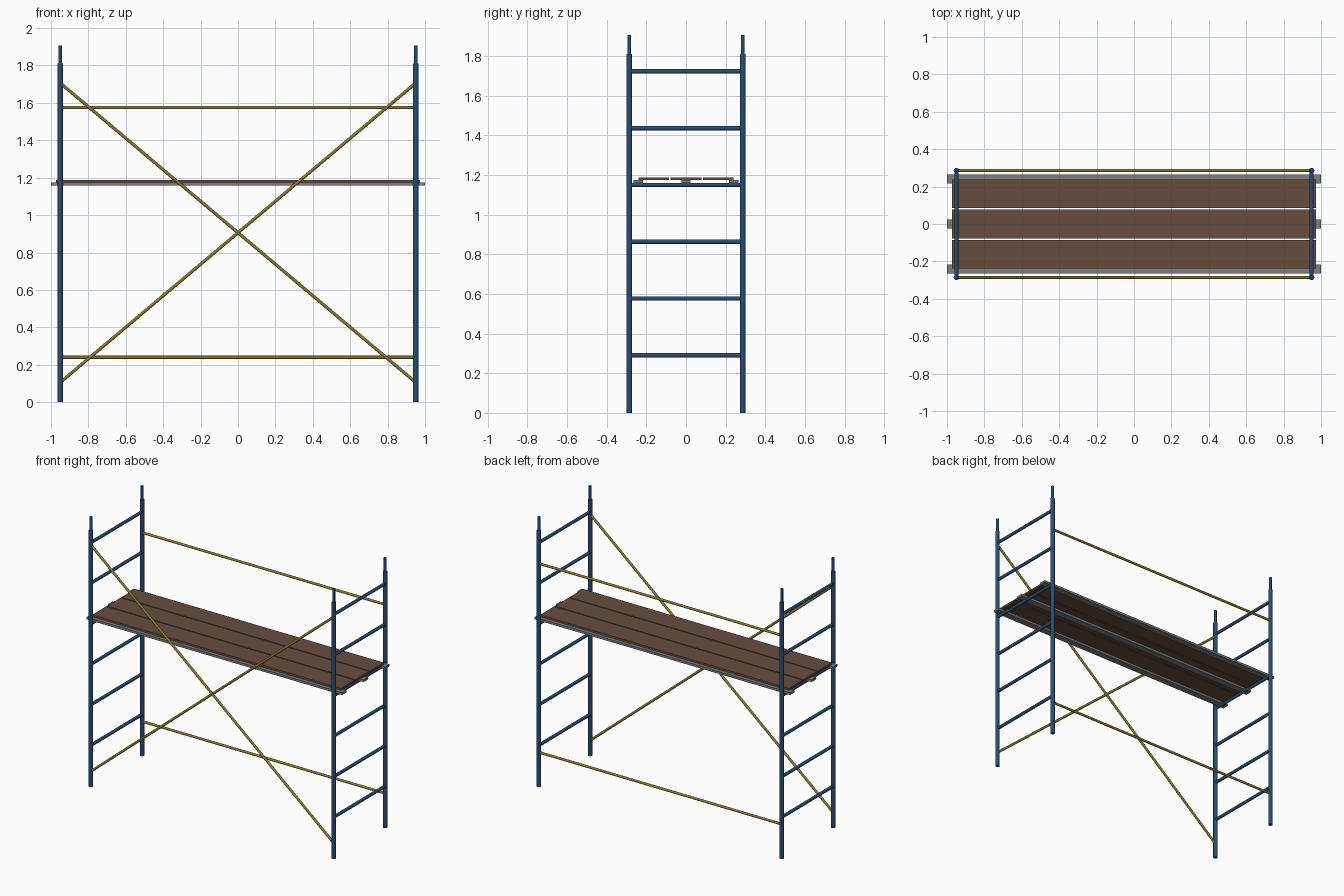
import bpy
from mathutils import Vector

if "Cube" in bpy.data.objects:
    bpy.data.objects.remove(bpy.data.objects["Cube"])

PX, PY = 0.95, 0.286          # post centre lines


def material(name, rgb):
    m = bpy.data.materials.new(name)
    m.diffuse_color = (*rgb, 1)
    m.use_nodes = True
    m.node_tree.nodes["Principled BSDF"].inputs["Base Color"].default_value = m.diffuse_color
    return m


BLUE = material("blue paint", (0.020, 0.075, 0.185))
YELLOW = material("yellow paint", (0.26, 0.20, 0.022))
WOOD = material("brown wood", (0.135, 0.073, 0.048))
GREY = material("grey metal", (0.21, 0.21, 0.21))


def tube(name, a, b, r, mat, sides=16):
    a, b = Vector(a), Vector(b)
    d = b - a
    bpy.ops.mesh.primitive_cylinder_add(vertices=sides, radius=r, depth=d.length, location=(a + b) / 2)
    o = bpy.context.object
    o.rotation_euler = d.to_track_quat('Z', 'Y').to_euler()
    o.name = name
    o.data.materials.append(mat)
    bpy.ops.object.shade_smooth_by_angle()
    return o


def box(name, lo, hi, mat):
    lo, hi = Vector(lo), Vector(hi)
    bpy.ops.mesh.primitive_cube_add(size=1, location=(lo + hi) / 2)
    o = bpy.context.object
    o.scale = hi - lo
    o.name = name
    o.data.materials.append(mat)
    return o


# ladder frames at both ends: posts, spigots and rungs
for x in (-PX, PX):
    for y in (-PY, PY):
        tube("post", (x, y, 0), (x, y, 1.81), 0.0145, BLUE)
        tube("spigot", (x, y, 1.80), (x, y, 1.906), 0.0095, BLUE)
    for i in range(6):
        z = 0.29 + i * 0.2865
        tube("rung", (x, -PY, z), (x, PY, z), 0.011, BLUE)

# horizontal braces on the back
for z in (0.24, 1.575):
    tube("horizontal_brace", (-PX, PY, z), (PX, PY, z), 0.0085, YELLOW)

# crossed diagonal braces on the front
for s in (-1, 1):
    tube("diagonal_brace", (-s * PX, -PY, 0.106), (s * PX, -PY, 1.706), 0.0085, YELLOW)

# deck: grey bearers below, brown planks above
for y in (-0.24, 0, 0.24):
    box("deck_bearer", (-1, y - 0.0235, 1.158), (1, y + 0.0235, 1.174), GREY)
for y in (-0.162, 0, 0.162):
    box("deck_plank", (-0.973, y - 0.077, 1.174), (0.973, y + 0.077, 1.188), WOOD)
